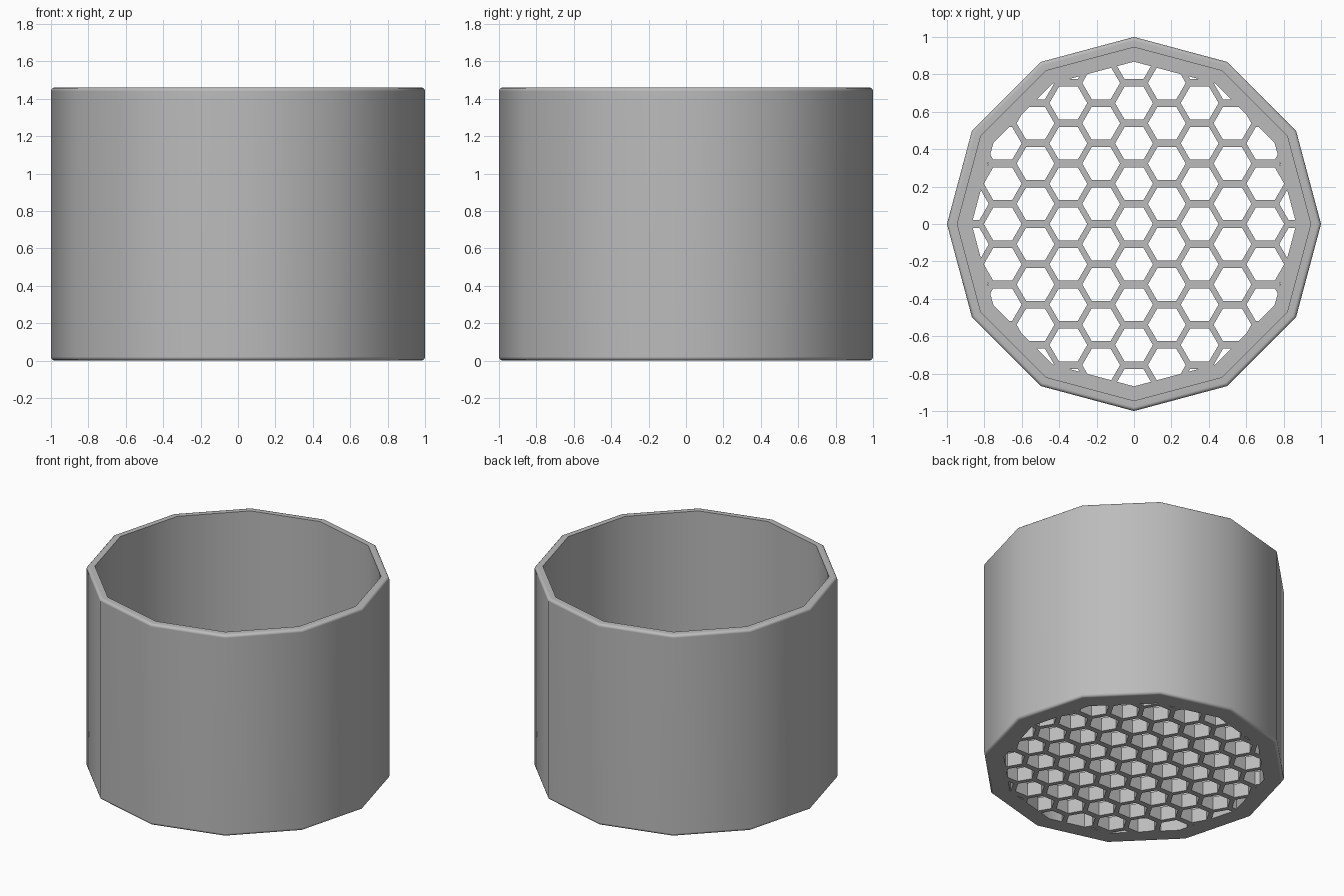
import bpy, bmesh
from math import sin, cos, pi
from mathutils import Vector

cube = bpy.data.objects.get("Cube")
if cube:
    bpy.data.objects.remove(cube, do_unlink=True)

SIDES, HEIGHT, INNER, FLOOR, BEVEL = 12, 1.46, 0.945, 0.1, 0.02
CLIP = 0.868                       # corner radius of the perforated area
HEX_R, COL, ROW = 0.101, 0.1755, 0.2155

grey = bpy.data.materials.new("grey")
grey.use_nodes = True
grey.diffuse_color = (0.5, 0.5, 0.5, 1)
grey.node_tree.nodes["Principled BSDF"].inputs["Base Color"].default_value = grey.diffuse_color


def ring(bm, n, r, z, cx=0, cy=0):
    return [bm.verts.new((cx + r * cos(2 * pi * i / n), cy + r * sin(2 * pi * i / n), z))
            for i in range(n)]


def finish(bm, name):
    bmesh.ops.recalc_face_normals(bm, faces=bm.faces)
    mesh = bpy.data.meshes.new(name)
    bm.to_mesh(mesh)
    bm.free()
    obj = bpy.data.objects.new(name, mesh)
    mesh.materials.append(grey)
    bpy.context.collection.objects.link(obj)
    return obj


# Twelve-sided cup: rounded outer edges, hollow inside, solid floor
arc = [(1 - BEVEL + BEVEL * sin(a), BEVEL * (1 - cos(a))) for a in (0, pi / 6, pi / 3, pi / 2)]
profile = arc + [(r, HEIGHT - z) for r, z in reversed(arc)] + [(INNER, HEIGHT), (INNER, FLOOR)]
bm = bmesh.new()
rings = [ring(bm, SIDES, r, z) for r, z in profile]
for a, b in zip(rings, rings[1:]):
    for i in range(SIDES):
        j = (i + 1) % SIDES
        bm.faces.new((a[i], a[j], b[j], b[i]))
bm.faces.new(rings[0])
bm.faces.new(rings[-1])
cup = finish(bm, "cup")

# Honeycomb cutter: hexagons trimmed to the inner twelve-sided outline, then extruded
bm = bmesh.new()
for c in range(-5, 6):
    for k in range(-5, 6):
        bm.faces.new(ring(bm, 6, HEX_R, -0.1, c * COL, (k + 0.5 * (c % 2)) * ROW))
for i in range(SIDES):
    a = 2 * pi * (i + 0.5) / SIDES
    n = Vector((cos(a), sin(a), 0))
    bmesh.ops.bisect_plane(bm, geom=bm.verts[:] + bm.edges[:] + bm.faces[:], dist=1e-5,
                           plane_co=n * CLIP * cos(pi / SIDES), plane_no=n, clear_outer=True)
top = bmesh.ops.extrude_face_region(bm, geom=bm.faces[:])["geom"]
bmesh.ops.translate(bm, vec=(0, 0, FLOOR + 0.2),
                    verts=[v for v in top if isinstance(v, bmesh.types.BMVert)])
cutter = finish(bm, "honeycomb_cutter")

# Perforate the floor and remove the cutter
bpy.context.view_layer.objects.active = cup
cup.select_set(True)
cut = cup.modifiers.new("perforation", "BOOLEAN")
cut.operation, cut.solver, cut.object = "DIFFERENCE", "EXACT", cutter
bpy.ops.object.modifier_apply(modifier=cut.name)
bpy.data.objects.remove(cutter, do_unlink=True)

# Soft wall facets, crisp rim and holes
bpy.ops.object.shade_smooth_by_angle(angle=pi / 180 * 31)
weighted = cup.modifiers.new("weighted_normals", "WEIGHTED_NORMAL")
weighted.keep_sharp = True
